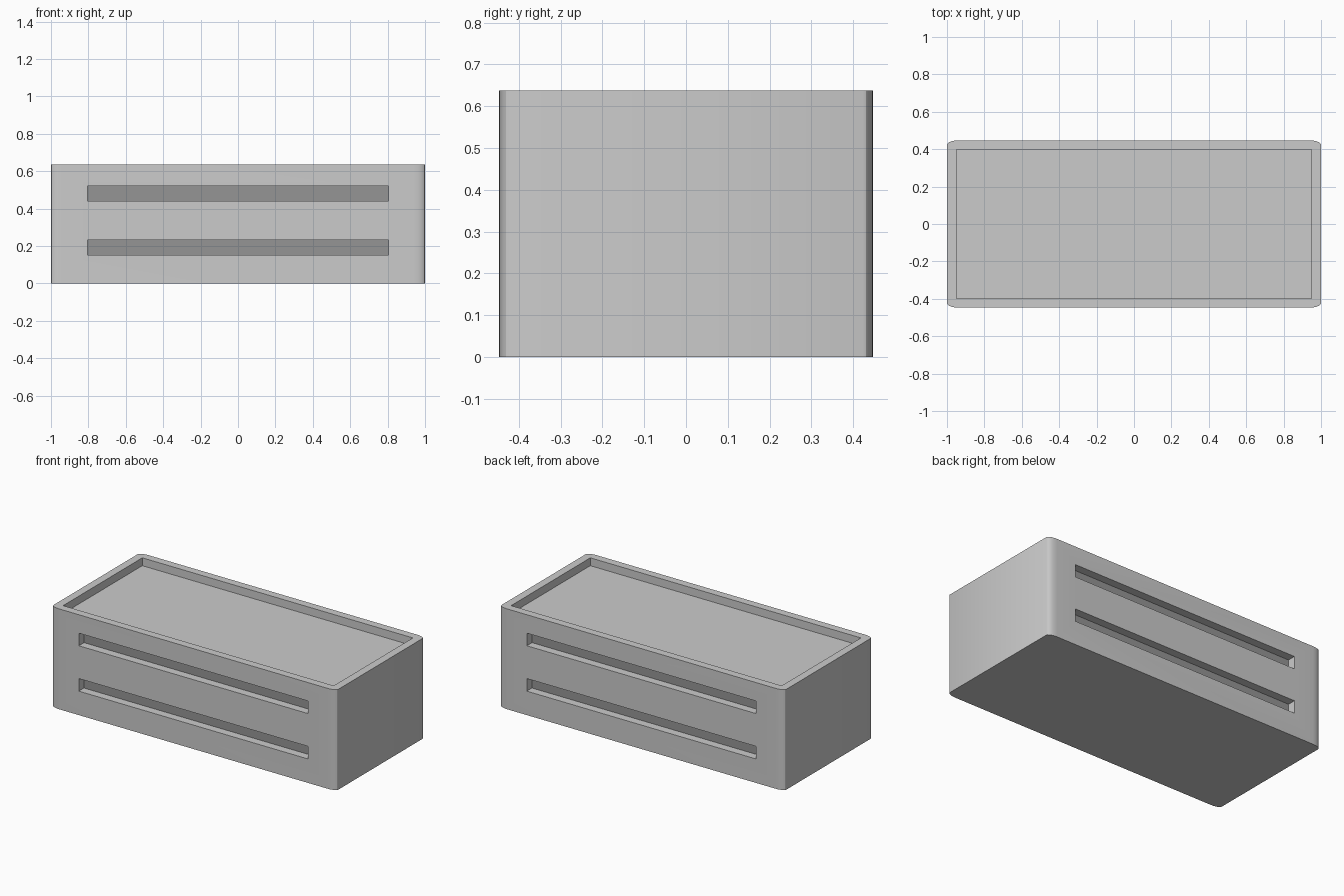
import bpy, bmesh, math

if "Cube" in bpy.data.objects:
    bpy.data.objects.remove(bpy.data.objects["Cube"])

X, Y, H = 1.0, 0.447, 0.637      # half width, half depth, height
RX, RY, SEG = 0.06, 0.024, 5     # corner rounding
WALL, RECESS = 0.05, 0.05


def prism(name, pts, z0, z1):
    bm = bmesh.new()
    face = bm.faces.new([bm.verts.new((x, y, z0)) for x, y in pts])
    top = bmesh.ops.extrude_face_region(bm, geom=[face])["geom"]
    for v in top:
        if isinstance(v, bmesh.types.BMVert):
            v.co.z = z1
    bmesh.ops.recalc_face_normals(bm, faces=bm.faces)
    me = bpy.data.meshes.new(name)
    bm.to_mesh(me)
    bm.free()
    ob = bpy.data.objects.new(name, me)
    bpy.context.collection.objects.link(ob)
    return ob


def rect(x0, x1, y0, y1):
    return [(x0, y0), (x1, y0), (x1, y1), (x0, y1)]


def cut(target, cutter):
    cutter.hide_render = True
    mod = target.modifiers.new("cut", "BOOLEAN")
    mod.operation, mod.solver, mod.object = "DIFFERENCE", "EXACT", cutter
    bpy.context.view_layer.objects.active = target
    bpy.ops.object.modifier_apply(modifier=mod.name)
    bpy.data.objects.remove(cutter)


# Outer body with rounded vertical corners
outline = []
for q, (sx, sy) in enumerate([(1, 1), (-1, 1), (-1, -1), (1, -1)]):
    for i in range(SEG + 1):
        a = math.radians(90) * (q + i / SEG)
        outline.append((sx * (X - RX) + RX * math.cos(a),
                        sy * (Y - RY) + RY * math.sin(a)))
body = prism("box_body", outline, 0, H)

# Shallow tray in the top
cut(body, prism("tray_cutter",
                rect(-X + WALL, X - WALL, -Y + WALL, Y - WALL), H - RECESS, H + 0.1))

# Two long slots on the front and back
SLOT_Y = Y - 0.052
for z in (0.152, 0.44):
    for s in (-1, 1):
        y0, y1 = sorted((s * SLOT_Y, s * (Y + 0.1)))
        cut(body, prism("slot_cutter", rect(-0.805, 0.805, y0, y1), z, z + 0.08))

# Dark slot backs
grey = bpy.data.materials.new("body_grey")
grey.diffuse_color = (0.8, 0.8, 0.8, 1)
grey.use_nodes = True
grey.node_tree.nodes["Principled BSDF"].inputs["Base Color"].default_value = grey.diffuse_color
dark = bpy.data.materials.new("slot_dark")
dark.diffuse_color = (0.3, 0.3, 0.3, 1)
dark.use_nodes = True
dark.node_tree.nodes["Principled BSDF"].inputs["Base Color"].default_value = dark.diffuse_color
body.data.materials.clear()
body.data.materials.append(grey)
body.data.materials.append(dark)
for p in body.data.polygons:
    back = abs(abs(p.center.y) - SLOT_Y) < 1e-3 and abs(p.normal.y) > 0.9
    p.material_index = 1 if back and p.center.z < H - RECESS - 0.01 else 0

bpy.ops.object.select_all(action="DESELECT")
body.select_set(True)
bpy.context.view_layer.objects.active = body
bpy.ops.object.shade_smooth_by_angle(angle=math.radians(30))
